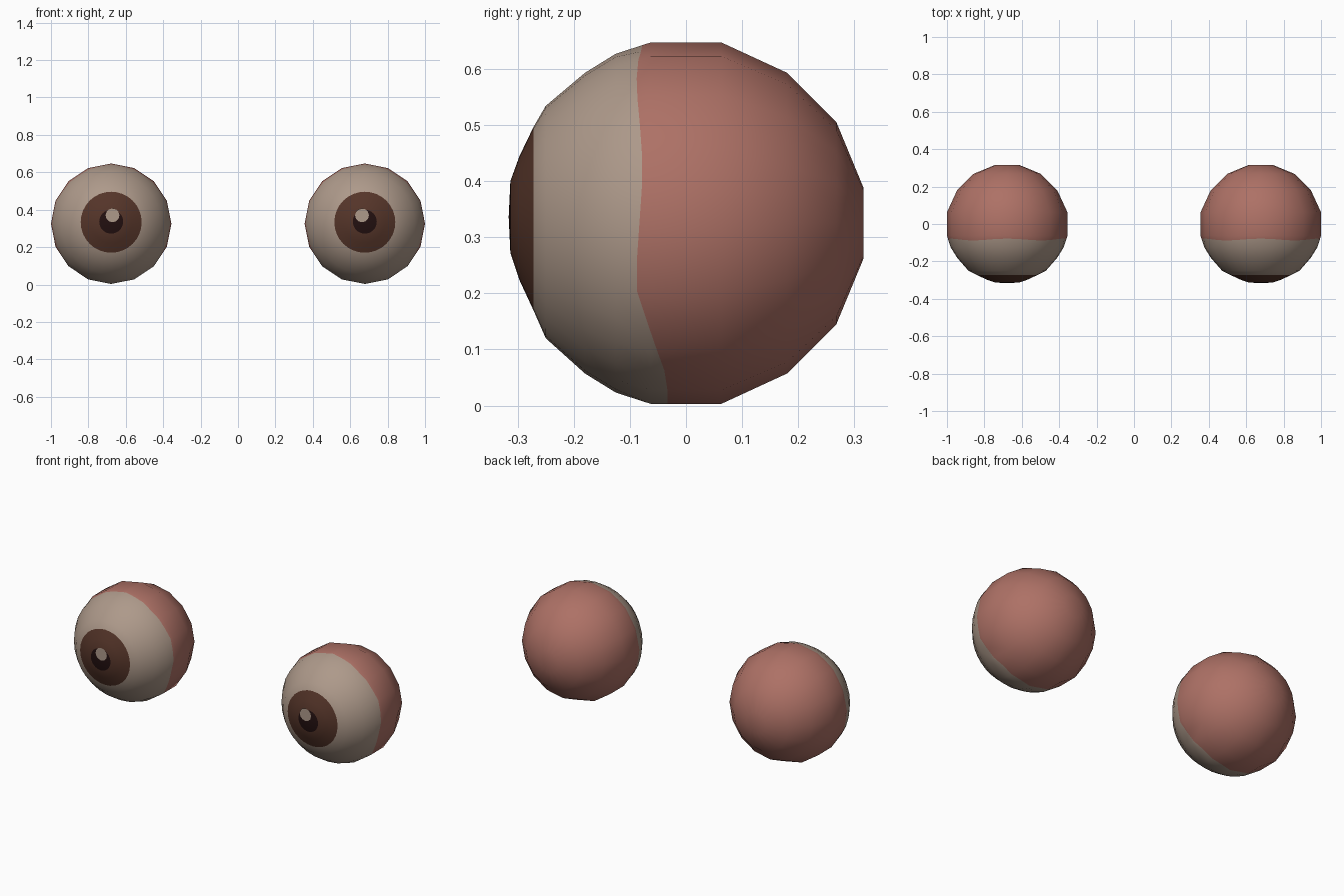
import bpy, bmesh, math

if "Cube" in bpy.data.objects:
    bpy.data.objects.remove(bpy.data.objects["Cube"])

SEG = 32
EYE_X, EYE_Z = 0.678, 0.325


def material(name, rgb):
    m = bpy.data.materials.new(name)
    m.diffuse_color = (*rgb, 1)
    m.use_nodes = True
    m.node_tree.nodes["Principled BSDF"].inputs["Base Color"].default_value = m.diffuse_color
    return m


flesh = material("flesh pink", (0.42, 0.165, 0.132))
white = material("eye white", (0.42, 0.32, 0.255))
brown = material("iris brown", (0.09, 0.035, 0.022))
black = material("pupil black", (0.016, 0.005, 0.005))


def flesh_edge(a):
    """Depth of the uneven flesh border at angle a around the eye."""
    low = max(0.0, -math.sin(a) - 0.4) / 0.6
    return -0.083 + 0.055 * low + 0.005 * math.sin(5 * a)


# Profile from back to front: depth, radius, upward shift, material of next band
BACK = [(0.316, 0.064, 0), (0.268, 0.18, 0), (0.18, 0.268, 0), (0.063, 0.322, 0)]
FRONT = [(-0.125, 0.302, 0, 1), (-0.18, 0.268, 0, 1), (-0.25, 0.207, 0.002, 1),
         (-0.272, 0.163, 0.008, 2), (-0.297, 0.11, 0.009, 2), (-0.313, 0.064, 0.011, 3)]


def eyeball(name, side):
    bm = bmesh.new()
    angles = [2 * math.pi * i / SEG for i in range(SEG)]

    def vert(a, y, r, dz=0):
        return bm.verts.new((side * (EYE_X + r * math.cos(a)), y, EYE_Z + dz + r * math.sin(a)))

    def coarse(i):  # odd points lie on the chords of a 16-sided ring
        return math.cos(math.pi / 16) if i % 2 else 1.0

    rings = []
    for y, r, dz in BACK:
        rings.append(([vert(a, y, r * coarse(i)) for i, a in enumerate(angles)], 0))
    # widest ring and the wavy flesh border, which cross each other
    for pick, mat in ((max, 0), (None, 1), (min, 1)):
        ring = []
        for i, a in enumerate(angles):
            edge = flesh_edge(a)
            y = pick(edge, -0.063) if pick else edge
            t = max(0.0, (-0.063 - y) / 0.062)
            ring.append(vert(a, y, 0.322 * coarse(i) * (1 - t) + 0.302 * t))
        rings.append((ring, mat))
    for y, r, dz, mat in FRONT:
        rings.append(([vert(a, y, r, dz) for a in angles], mat))

    # bands between rings
    for (r0, mat), (r1, _) in zip(rings, rings[1:]):
        for i in range(SEG):
            j = (i + 1) % SEG
            bm.faces.new((r0[i], r0[j], r1[j], r1[i])).material_index = mat
    # back cap and pupil
    for ring, y, dz, mat in ((rings[0][0], 0.316, 0, 0), (rings[-1][0], -0.316, 0.011, 3)):
        tip = vert(0, y, 0, dz)
        for i in range(SEG):
            bm.faces.new((ring[i], ring[(i + 1) % SEG], tip)).material_index = mat

    bmesh.ops.remove_doubles(bm, verts=bm.verts, dist=0.0001)
    bmesh.ops.recalc_face_normals(bm, faces=bm.faces)
    finish(bm, name, (flesh, white, brown, black))


def finish(bm, name, mats):
    me = bpy.data.meshes.new(name)
    bm.to_mesh(me)
    bm.free()
    for m in mats:
        me.materials.append(m)
    for p in me.polygons:
        p.use_smooth = True
    bpy.context.collection.objects.link(bpy.data.objects.new(name, me))


def glint(name, x):
    """Thin pale plate on the pupil."""
    bm = bmesh.new()
    disc = [bm.verts.new((x + 0.037 * math.cos(k * math.pi / 6), -0.318,
                          0.37 + 0.037 * math.sin(k * math.pi / 6))) for k in range(12)]
    bm.faces.new(disc)
    finish(bm, name, (white,))


for label, side, gx in (("left", -1, -0.671), ("right", 1, 0.663)):
    eyeball(label + "_eyeball", side)
    glint(label + "_glint", gx)
